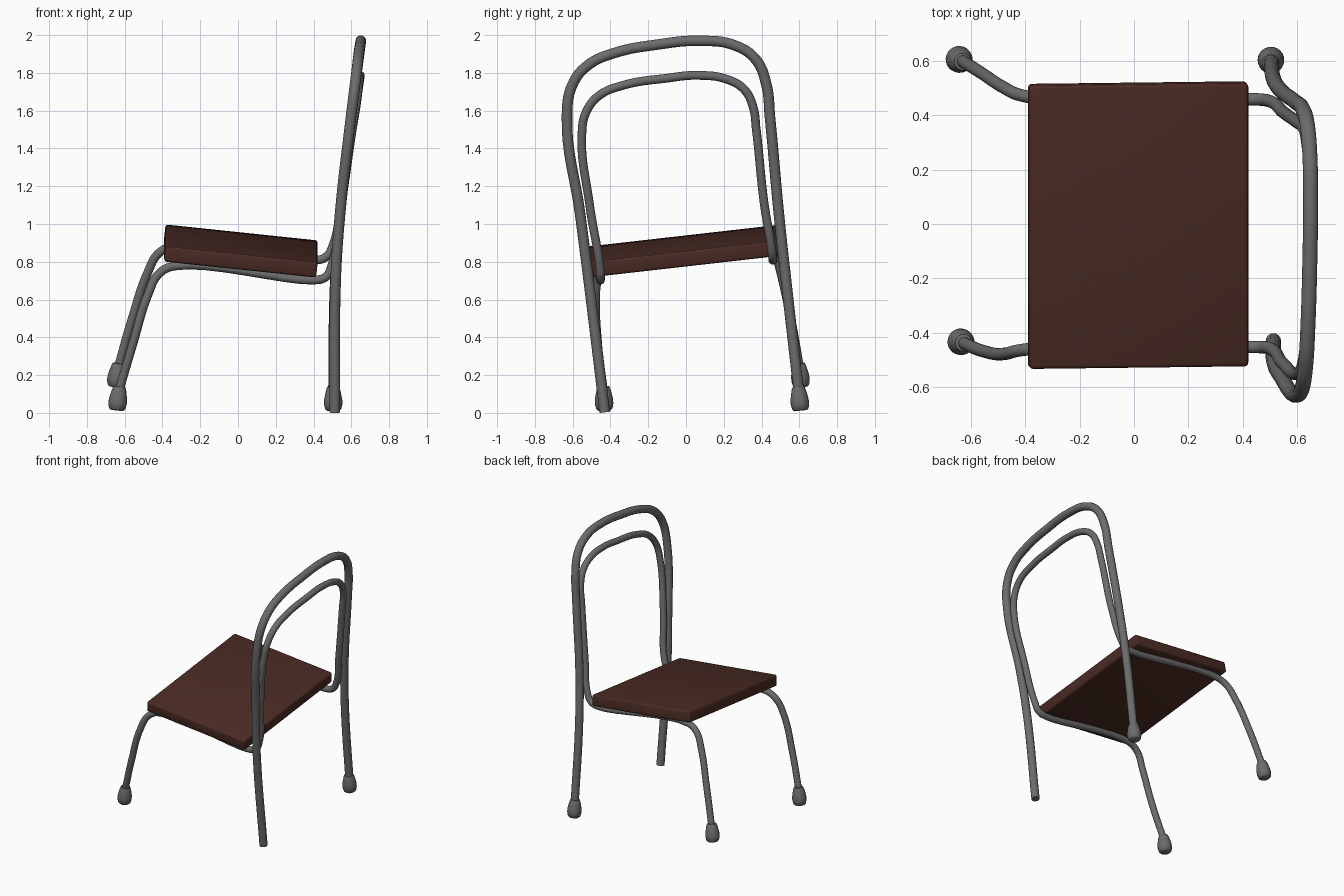
import bpy, bmesh, math
from mathutils import Vector

if "Cube" in bpy.data.objects:
    bpy.data.objects.remove(bpy.data.objects["Cube"])


def material(name, rgb):
    m = bpy.data.materials.new(name)
    m.diffuse_color = (*rgb, 1)
    m.use_nodes = True
    m.node_tree.nodes["Principled BSDF"].inputs["Base Color"].default_value = m.diffuse_color
    return m


grey = material("grey_metal", (0.15, 0.15, 0.15))
brown = material("brown_leather", (0.07, 0.024, 0.017))


def mesh_object(name, bm, mat):
    me = bpy.data.meshes.new(name)
    bmesh.ops.recalc_face_normals(bm, faces=bm.faces)
    bm.to_mesh(me)
    bm.free()
    me.materials.append(mat)
    ob = bpy.data.objects.new(name, me)
    bpy.context.collection.objects.link(ob)
    return ob


def smooth(ob, angle=40):
    bpy.ops.object.select_all(action='DESELECT')
    ob.select_set(True)
    bpy.context.view_layer.objects.active = ob
    bpy.ops.object.shade_smooth_by_angle(angle=math.radians(angle))


def tube(name, points, radius):
    """Round bent tube through the given points."""
    cu = bpy.data.curves.new(name, 'CURVE')
    cu.dimensions = '3D'
    cu.bevel_depth = radius
    cu.bevel_resolution = 6
    cu.resolution_u = 8
    cu.use_fill_caps = True
    sp = cu.splines.new('BEZIER')
    sp.bezier_points.add(len(points) - 1)
    for bp, p in zip(sp.bezier_points, points):
        bp.co = p
        bp.handle_left_type = bp.handle_right_type = 'AUTO'
    cu.materials.append(grey)
    ob = bpy.data.objects.new(name, cu)
    bpy.context.collection.objects.link(ob)
    bpy.ops.object.select_all(action='DESELECT')
    ob.select_set(True)
    bpy.context.view_layer.objects.active = ob
    bpy.ops.object.convert(target='MESH')
    smooth(bpy.context.view_layer.objects.active)


def foot(name, base, axis):
    """Bulbous rubber foot lathed round the leg axis."""
    profile = [(0.034, 0.0), (0.043, 0.008), (0.049, 0.035), (0.048, 0.06),
               (0.042, 0.09), (0.036, 0.115), (0.031, 0.126), (0.02, 0.128)]
    n = 24
    bm = bmesh.new()
    rings = [[bm.verts.new((r * math.cos(2 * math.pi * i / n),
                            r * math.sin(2 * math.pi * i / n), z))
              for i in range(n)] for r, z in profile]
    for a, b in zip(rings, rings[1:]):
        for i in range(n):
            j = (i + 1) % n
            bm.faces.new((a[i], a[j], b[j], b[i]))
    bm.faces.new(rings[0])
    bm.faces.new(rings[-1])
    ob = mesh_object(name, bm, grey)
    ob.rotation_euler = Vector(axis).to_track_quat('Z', 'Y').to_euler()
    ob.location = base
    smooth(ob, 50)


# Outer frame: both back legs and the tall back arch
tube("outer_back_frame", [
    (0.513, -0.43, 0.003), (0.517, -0.515, 0.7), (0.54, -0.56, 1.05),
    (0.60, -0.63, 1.58), (0.62, -0.60, 1.74), (0.632, -0.52, 1.84),
    (0.64, -0.38, 1.905), (0.647, -0.15, 1.95), (0.65, 0.08, 1.97),
    (0.647, 0.26, 1.945), (0.637, 0.37, 1.87), (0.62, 0.425, 1.74),
    (0.60, 0.445, 1.56), (0.54, 0.492, 1.05), (0.515, 0.53, 0.7),
    (0.505, 0.60, 0.09)], 0.028)

# Inner frame: front legs, seat rails and the lower back arch
tube("inner_seat_frame", [
    (-0.635, -0.435, 0.1), (-0.555, -0.468, 0.37), (-0.475, -0.478, 0.63),
    (-0.42, -0.465, 0.735), (-0.34, -0.457, 0.777), (0.40, -0.453, 0.703),
    (0.465, -0.453, 0.72), (0.495, -0.456, 0.775), (0.545, -0.51, 1.1),
    (0.605, -0.55, 1.5), (0.62, -0.525, 1.6), (0.632, -0.46, 1.68),
    (0.64, -0.33, 1.735), (0.645, -0.1, 1.772), (0.647, 0.06, 1.787),
    (0.645, 0.22, 1.765), (0.637, 0.31, 1.71), (0.625, 0.355, 1.62),
    (0.605, 0.372, 1.5), (0.545, 0.415, 1.1), (0.5, 0.452, 0.88),
    (0.465, 0.458, 0.825), (0.40, 0.46, 0.808), (-0.34, 0.462, 0.883),
    (-0.42, 0.475, 0.845), (-0.475, 0.50, 0.75), (-0.56, 0.555, 0.5),
    (-0.64, 0.605, 0.22)], 0.023)

# Feet (one back leg has lost its foot)
foot("front_left_foot", (-0.642, -0.432, 0.014), (0.12, -0.04, 1))
foot("front_right_foot", (-0.65, 0.61, 0.138), (0.15, -0.1, 1))
foot("back_right_foot", (0.504, 0.607, 0.012), (0, -0.1, 1))

# Seat: thin rounded slab, tilted both ways like the bent frame
bm = bmesh.new()
bmesh.ops.create_cube(bm, size=1)
bmesh.ops.scale(bm, vec=(0.81, 1.05, 0.082), verts=bm.verts)
bmesh.ops.bevel(bm, geom=bm.edges[:], offset=0.014, segments=3,
                profile=0.5, affect='EDGES')
seat = mesh_object("seat", bm, brown)
seat.rotation_mode = 'YXZ'
seat.rotation_euler = (0.113, 0.105, 0)
seat.location = (0.015, -0.004, 0.857)
smooth(seat)
